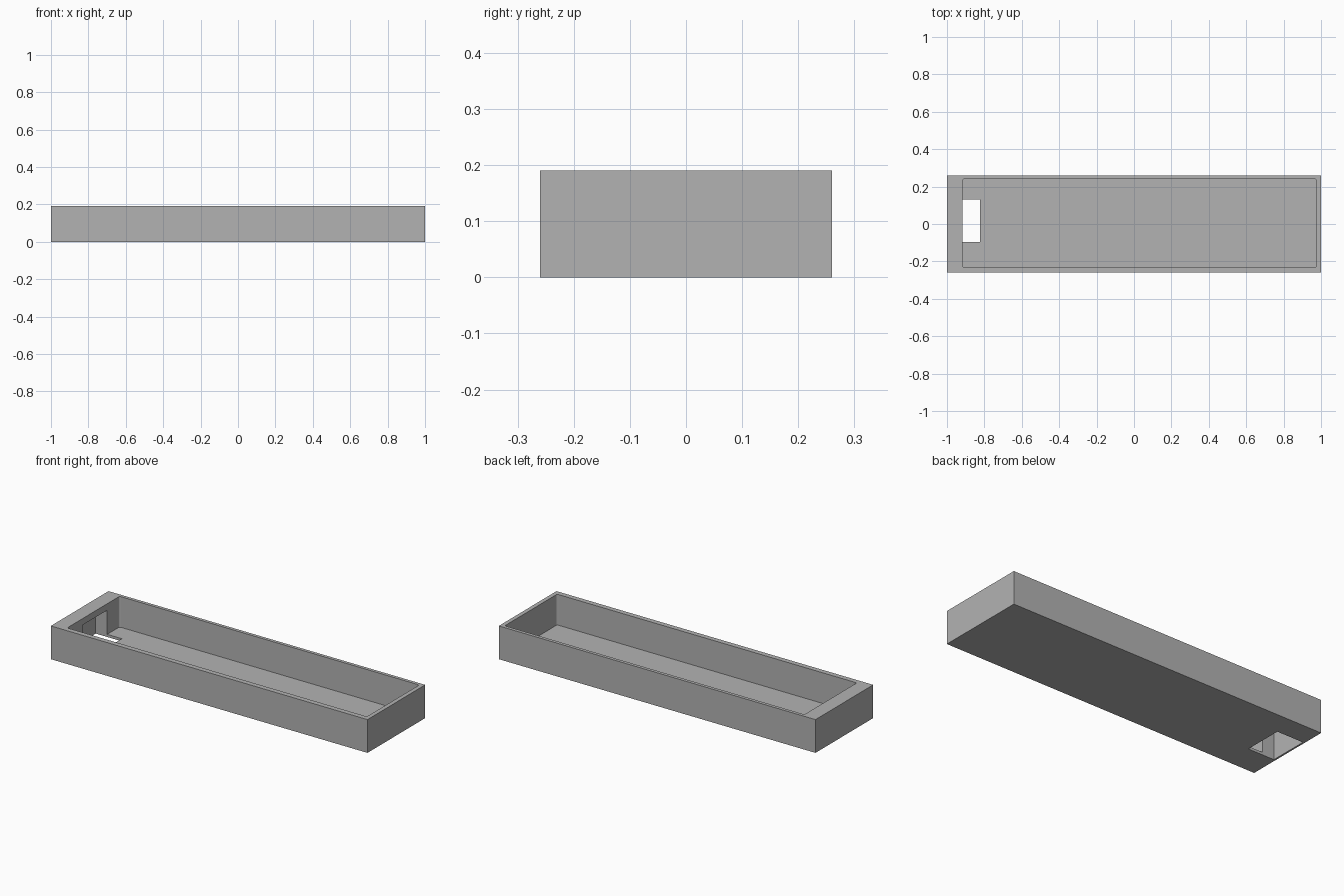
import bpy

if "Cube" in bpy.data.objects:
    bpy.data.objects.remove(bpy.data.objects["Cube"])

grey = bpy.data.materials.new("mid_grey")
grey.diffuse_color = (0.45, 0.45, 0.45, 1)
grey.use_nodes = True
grey.node_tree.nodes["Principled BSDF"].inputs["Base Color"].default_value = grey.diffuse_color


def box(name, lo, hi):
    """Axis-aligned box between two corners."""
    bpy.ops.mesh.primitive_cube_add(size=1, location=[(a + b) / 2 for a, b in zip(lo, hi)])
    ob = bpy.context.object
    ob.name = name
    ob.scale = [b - a for a, b in zip(lo, hi)]
    bpy.ops.object.transform_apply(location=True, rotation=False, scale=True)
    ob.data.materials.append(grey)
    return ob


# Solid tray body
tray = box("tray", (-1, -0.26, 0), (1, 0.26, 0.19))

# Main cavity, open at the top, with slightly rounded vertical corners
cavity = box("cavity_cutter", (-0.917, -0.231, 0.015), (0.976, 0.241, 0.3))
weights = cavity.data.attributes.new("bevel_weight_edge", 'FLOAT', 'EDGE')
for e in cavity.data.edges:
    a, b = (cavity.data.vertices[i].co for i in e.vertices)
    weights.data[e.index].value = 1.0 if abs(a.z - b.z) > 0.1 else 0.0
bevel = cavity.modifiers.new("round_corners", 'BEVEL')
bevel.limit_method = 'WEIGHT'
bevel.width = 0.01
bevel.segments = 3

# Pocket under the thick end rim, open through the floor
pocket = box("pocket_cutter", (-0.99, -0.095, -0.1), (-0.824, 0.13, 0.153))

for cutter in (cavity, pocket):
    cutter.hide_render = True
    cutter.hide_set(True)
    cut = tray.modifiers.new(cutter.name, 'BOOLEAN')
    cut.operation = 'DIFFERENCE'
    cut.solver = 'EXACT'
    cut.object = cutter
